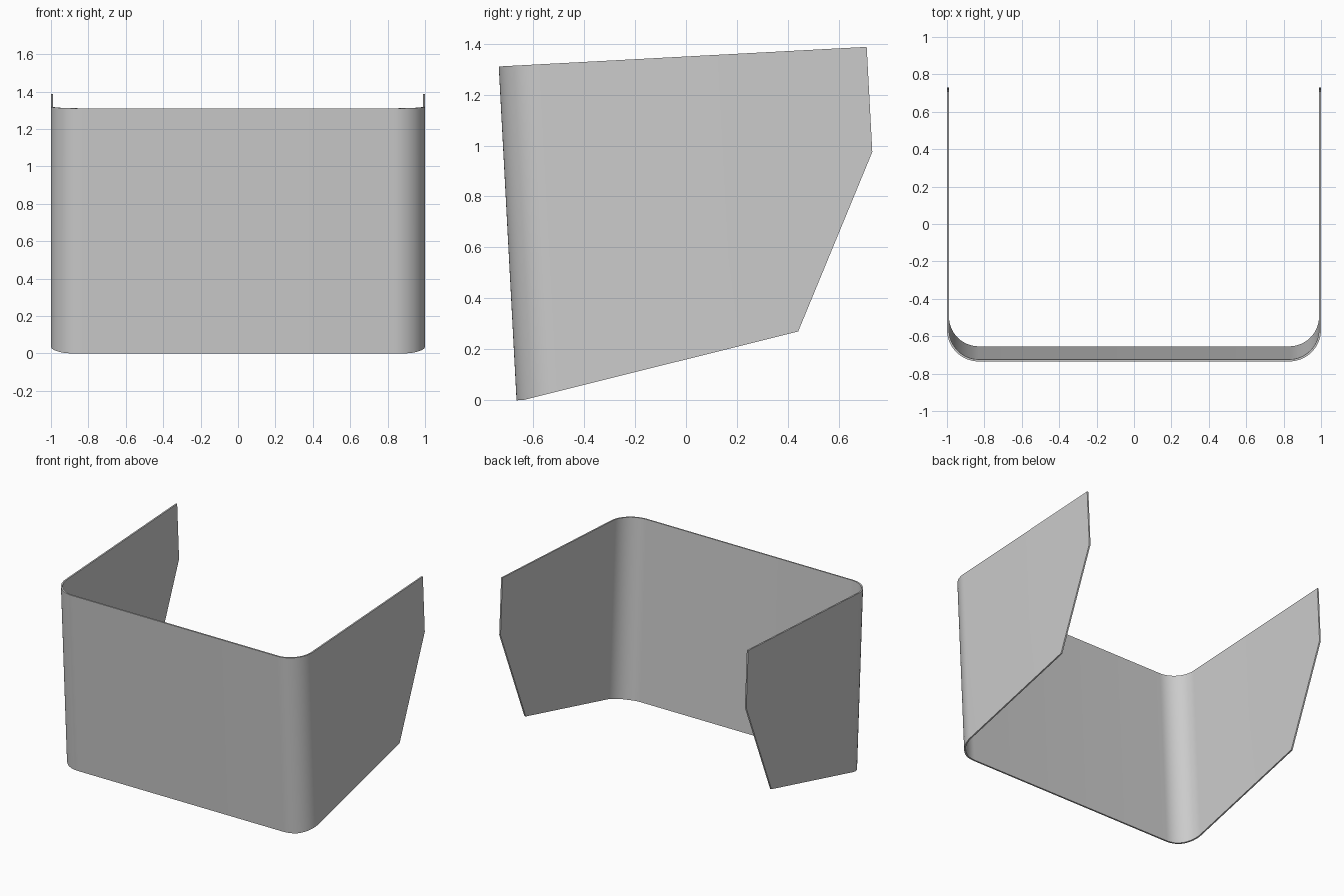
import bpy, bmesh
from math import sin, cos, pi, radians

if "Cube" in bpy.data.objects:
    bpy.data.objects.remove(bpy.data.objects["Cube"])

TILT = radians(3.05)      # whole guard leans forward
T, R, H = 0.011, 0.17, 1.312   # thickness, corner radius, height
SEG = 16
KINK, BACK = (1.118, 0.211), (1.446, 0.899)   # side panel lower outline (depth, height)


def bottom(v):
    """Height of the lower edge at depth v."""
    if v > KINK[0]:
        k = (v - KINK[0]) / (BACK[0] - KINK[0])
        return KINK[1] + k * (BACK[1] - KINK[1])
    return max(0.0, (v - 0.027) * KINK[1] / (KINK[0] - 0.027))


def place(x, v, w):
    """Tilted local coordinates to world."""
    return (x, -0.665 + v * cos(TILT) - w * sin(TILT), v * sin(TILT) + w * cos(TILT))


# Right half of the U path: (outer x, outer v, inner x, inner v), back to front
half = [(1, v, 1 - T, v) for v in (BACK[0], KINK[0])]
for i in range(SEG + 1):
    a = i / SEG * pi / 2
    c, s = cos(a), sin(a)
    half.append((1 - R + R * c, R - R * s, 1 - R + (R - T) * c, R - (R - T) * s))
path = half + [(-xo, vo, -xi, vi) for xo, vo, xi, vi in reversed(half)]

# Wrap-around panel: four corners per column, joined into a closed thin shell
bm = bmesh.new()
cols = []
for xo, vo, xi, vi in path:
    pts = [(xo, vo, bottom(vo)), (xo, vo, H), (xi, vi, H), (xi, vi, bottom(vi))]
    cols.append([bm.verts.new(place(*p)) for p in pts])
for a, b in zip(cols, cols[1:]):
    for i in range(4):
        j = (i + 1) % 4
        bm.faces.new((a[i], a[j], b[j], b[i]))
bm.faces.new(cols[0])
bm.faces.new(cols[-1])
bmesh.ops.recalc_face_normals(bm, faces=bm.faces)

mesh = bpy.data.meshes.new("wraparound_panel")
bm.to_mesh(mesh)
bm.free()
panel = bpy.data.objects.new("wraparound_panel", mesh)
bpy.context.collection.objects.link(panel)
bpy.context.view_layer.objects.active = panel
panel.select_set(True)
bpy.ops.object.shade_smooth_by_angle(angle=radians(30))
